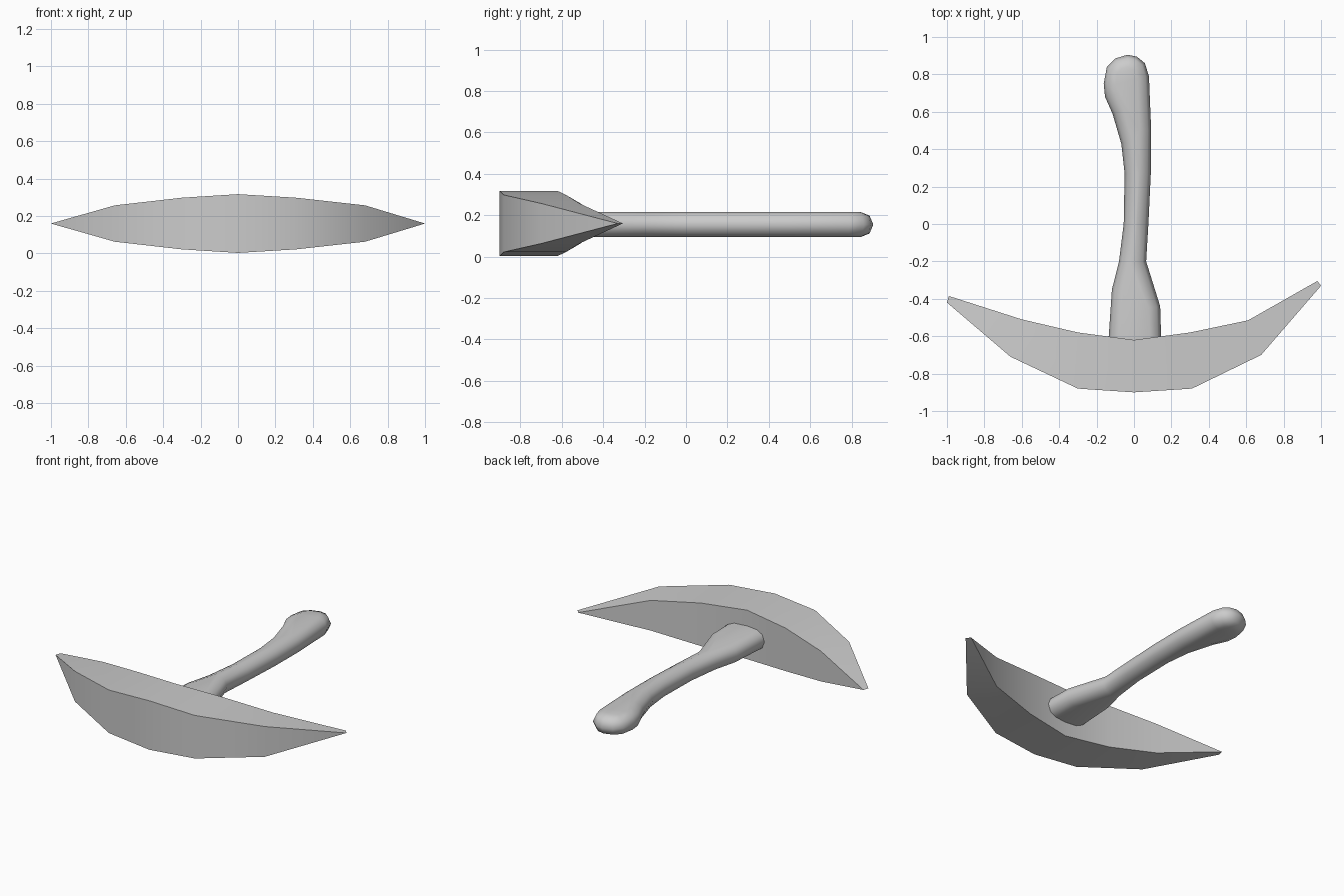
import bpy, bmesh, math

if "Cube" in bpy.data.objects:
    bpy.data.objects.remove(bpy.data.objects["Cube"], do_unlink=True)

grey = bpy.data.materials.new("plain grey")
grey.use_nodes = True
colour = (0.6, 0.6, 0.6, 1)
grey.diffuse_color = colour
grey.node_tree.nodes["Principled BSDF"].inputs["Base Color"].default_value = colour


def finish(obj, angle):
    """Select the object and smooth it, keeping edges over the angle sharp."""
    bpy.ops.object.select_all(action='DESELECT')
    obj.select_set(True)
    bpy.context.view_layer.objects.active = obj
    bpy.ops.object.shade_smooth_by_angle(angle=math.radians(angle))


# Curved pick head: outer point, inner point and half height at each station
MID = 0.16
stations = [
    ((-1, -0.42), (-0.99, -0.385), 0),
    ((-0.66, -0.71), (-0.6, -0.51), 0.097),
    ((-0.3, -0.88), (-0.3, -0.58), 0.138),
    ((0, -0.9), (0, -0.62), 0.157),
    ((0.31, -0.88), (0.3, -0.58), 0.138),
    ((0.68, -0.7), (0.61, -0.515), 0.097),
    ((1, -0.33), (0.98, -0.305), 0),
]
bm = bmesh.new()
rings = []
for outer, inner, half in stations:
    rings.append([bm.verts.new((*p, MID + s * half))
                  for p, s in ((outer, -1), (inner, -1), (inner, 1), (outer, 1))])
for a, b in zip(rings, rings[1:]):
    for i in range(4):
        j = (i + 1) % 4
        bm.faces.new((a[i], a[j], b[j], b[i]))
bmesh.ops.remove_doubles(bm, verts=bm.verts, dist=0.001)
bmesh.ops.recalc_face_normals(bm, faces=bm.faces)
mesh = bpy.data.meshes.new("pick_head")
bm.to_mesh(mesh)
bm.free()
mesh.materials.append(grey)
head = bpy.data.objects.new("pick_head", mesh)
bpy.context.collection.objects.link(head)
finish(head, 25)

# Handle: outline seen from above, rounded by a bevel
right_side = [(0.145, -0.72), (0.145, -0.6), (0.14, -0.44), (0.065, -0.2),
              (0.077, 0), (0.09, 0.27), (0.092, 0.5), (0.08, 0.79),
              (0.058, 0.86), (0.015, 0.895)]
left_side = [(-0.035, 0.905), (-0.1, 0.885), (-0.145, 0.84), (-0.162, 0.75),
             (-0.155, 0.68), (-0.115, 0.59), (-0.068, 0.43), (-0.05, 0.27),
             (-0.055, 0), (-0.08, -0.2), (-0.118, -0.35), (-0.135, -0.6),
             (-0.135, -0.72)]
outline = right_side + left_side
ROUND = 0.061
curve = bpy.data.curves.new("handle", 'CURVE')
curve.dimensions = '2D'
curve.fill_mode = 'BOTH'
curve.bevel_depth = ROUND
curve.bevel_resolution = 1
curve.offset = -ROUND
spline = curve.splines.new('POLY')
spline.points.add(len(outline) - 1)
for point, (x, y) in zip(spline.points, outline):
    point.co = (x, y, 0, 1)
spline.use_cyclic_u = True
curve.materials.append(grey)
handle = bpy.data.objects.new("handle", curve)
bpy.context.collection.objects.link(handle)
handle.location.z = 0.155
bpy.ops.object.select_all(action='DESELECT')
handle.select_set(True)
bpy.context.view_layer.objects.active = handle
bpy.ops.object.convert(target='MESH')
handle = bpy.context.view_layer.objects.active

# Weld the flat faces to the rounded rim
bm = bmesh.new()
bm.from_mesh(handle.data)
bmesh.ops.remove_doubles(bm, verts=bm.verts, dist=0.0005)
bmesh.ops.recalc_face_normals(bm, faces=bm.faces)
bm.to_mesh(handle.data)
bm.free()
finish(handle, 60)
